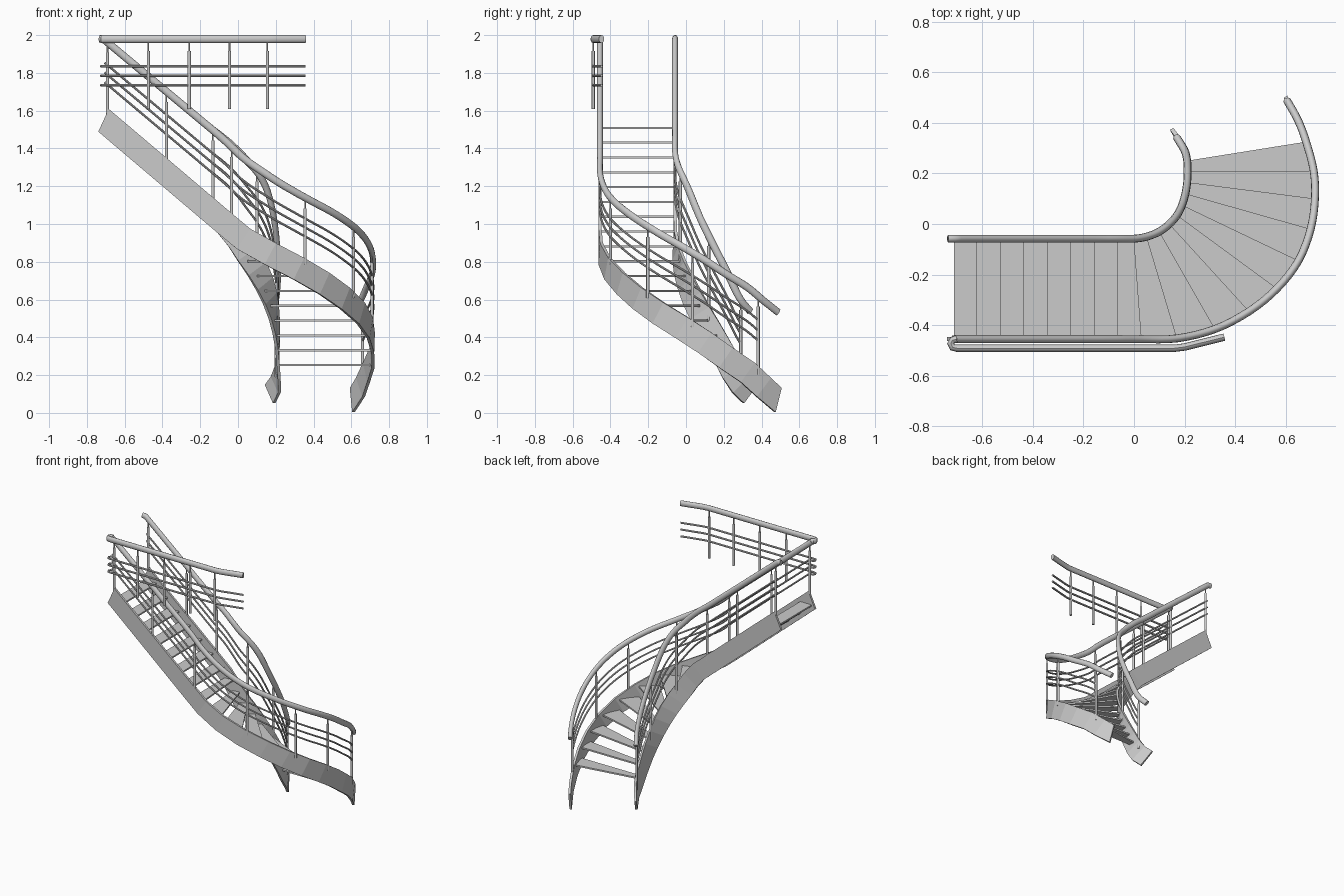
import bpy, bmesh, math
from mathutils import Vector as V

if "Cube" in bpy.data.objects:
    bpy.data.objects.remove(bpy.data.objects["Cube"])

UP = V((0, 0, 1))
RISE, Z0 = 0.0785, 1.549


def make(name, bm, smooth=False):
    bmesh.ops.recalc_face_normals(bm, faces=bm.faces)
    me = bpy.data.meshes.new(name)
    bm.to_mesh(me)
    bm.free()
    ob = bpy.data.objects.new(name, me)
    bpy.context.collection.objects.link(ob)
    if smooth:
        bpy.context.view_layer.objects.active = ob
        ob.select_set(True)
        bpy.ops.object.shade_smooth_by_angle(angle=math.radians(40))
        ob.select_set(False)
    return ob


def sweep(bm, pts, profile, first=None, last=None):
    """Sweep a (side, up) profile along pts, keeping the side axis horizontal."""
    rings = []
    for i, p in enumerate(pts):
        a, b = pts[max(i - 1, 0)], pts[min(i + 1, len(pts) - 1)]
        t = (b - a).normalized()
        side = t.cross(UP).normalized()
        n = side.cross(t)
        if i == 0 and first:
            n = V(first)
        if i == len(pts) - 1 and last:
            n = V(last)
        rings.append([bm.verts.new(p + side * u + n * v) for u, v in profile])
    k = len(profile)
    for r, s in zip(rings, rings[1:]):
        for j in range(k):
            bm.faces.new((r[j], r[(j + 1) % k], s[(j + 1) % k], s[j]))
    bm.faces.new(rings[0])
    bm.faces.new(rings[-1])


def oval(w, h, n=12):
    return [(w * math.cos(2 * math.pi * i / n), h * math.sin(2 * math.pi * i / n)) for i in range(n)]


def spline(pts, t):
    """Smooth curve through pts, t measured in point indices."""
    m = len(pts) - 1
    i = min(int(t), m - 1)
    f = t - i
    a, b, c, d = (pts[max(0, min(m, i + k))] for k in (-1, 0, 1, 2))
    return 0.5 * (2 * b + (c - a) * f + (2 * a - 5 * b + 4 * c - d) * f * f + (3 * b - a - 3 * c + d) * f ** 3)


def keyed(keys, t):
    ks = sorted(keys)
    for a, b in zip(ks, ks[1:]):
        if t <= b:
            return keys[a] + (keys[b] - keys[a]) * (t - a) / (b - a)
    return keys[ks[-1]]


def post(bm, x, y, low, high):
    # thick shaft with a thin pin carrying the handrail
    for r, a, b in ((0.0085, low, high - 0.055), (0.0045, high - 0.056, high)):
        ret = bmesh.ops.create_cone(bm, cap_ends=True, segments=10, radius1=r, radius2=r, depth=b - a)
        bmesh.ops.translate(bm, verts=ret["verts"], vec=(x, y, (a + b) / 2))


# Plan lines: one point per tread edge, from the top landing to the foot
def plan(y, curve, ends):
    xy = [(-0.712 + 0.0925 * i, y) for i in range(8)] + curve
    zs = [Z0 - RISE * i for i in range(18)] + ends
    return [V((p[0], p[1], z)) for p, z in zip(xy, zs)]


outer = plan(-0.455, [(.03, -.455), (.17, -.452), (.32, -.415), (.455, -.345), (.565, -.255), (.65, -.145),
                      (.698, -.02), (.715, .1), (.71, .21), (.68, .325), (.648, .41), (.605, .487)], [.136, .068])
inner = plan(-0.058, [(0, -.058), (.05, -.05), (.1, -.03), (.14, 0), (.17, .035), (.19, .075),
                      (.203, .12), (.21, .165), (.212, .21), (.21, .25), (.2, .29), (.17, .34)], [.15, .10])
outer_h = {0: .43, 7: .44, 8: .43, 9: .405, 10: .39, 11: .40, 12: .415, 14: .43, 17: .45, 19: .467}
inner_h = {0: .43, 7: .44, 8: .465, 9: .49, 10: .515, 11: .53, 12: .525, 13: .5, 15: .475, 17: .462, 19: .435}
FRACS = (0.72, 0.6, 0.48)

sides = (("outer", outer, outer_h, (.3, 3.6, 7.35, 10.25, 12.5, 14.45, 17.65), (-.1, .25, 1.0)),
         ("inner", inner, inner_h, (.3, 3.6, 6.25, 10, 14, 18), None))
board = [(-.008, -.064), (.008, -.064), (.008, .064), (-.008, .064)]

for name, path, height, posts, foot in sides:
    # Stringer
    bm = bmesh.new()
    sweep(bm, path, board, first=(.43, 0, .94), last=foot)
    make(name + "_stringer", bm)

    def rail_points(t0, t1, frac, n=76):
        out = []
        for i in range(n + 1):
            t = t0 + (t1 - t0) * i / n
            h = sum(keyed(height, min(19, max(0, t + d))) for d in (-.6, 0, .6)) / 3
            out.append(spline(path, t) + UP * h * frac)
        return out

    # Handrail
    bm = bmesh.new()
    pts = rail_points(0, 19, 1)
    if name == "inner":
        pts.insert(0, V((-.735, pts[0].y, pts[0].z + .002)))
    sweep(bm, pts, oval(.0155, .02))
    make(name + "_handrail", bm, True)

    # Three thin rails below it
    bm = bmesh.new()
    for f in FRACS:
        sweep(bm, rail_points(posts[0] - .2, posts[-1], f), oval(.006, .006, 8))
    make(name + "_mid_rails", bm, True)

    # Balusters
    bm = bmesh.new()
    for t in posts:
        p = spline(path, t)
        post(bm, p.x, p.y, p.z + .04, p.z + keyed(height, t))
    make(name + "_balusters", bm, True)

# Treads
bm = bmesh.new()
for i in range(17):
    z = Z0 - RISE * (i + .5)
    quad = [inner[i], inner[i + 1], outer[i + 1], outer[i]]
    top, bot = ([bm.verts.new((p.x, p.y, z + dz)) for p in quad] for dz in (.005, -.006))
    bm.faces.new(top)
    bm.faces.new(bot[::-1])
    for j in range(4):
        k = (j + 1) % 4
        bm.faces.new((top[j], bot[j], bot[k], top[k]))
make("treads", bm)

# Landing balustrade, turning back into the outer stair rail
landing = [(.357, -.447), (.2, -.486), (.16, -.491), (-.70, -.491), (-.717, -.487), (-.724, -.473),
           (-.717, -.459), (-.70, -.455)]
bm = bmesh.new()
sweep(bm, [V((x, y, 1.979)) for x, y in landing], oval(.0145, .021))
make("landing_handrail", bm, True)
bm = bmesh.new()
for z in (1.835, 1.785, 1.735):
    sweep(bm, [V((x, y, z)) for x, y in landing], oval(.007, .007, 8))
make("landing_mid_rails", bm, True)
bm = bmesh.new()
for x in (-.475, -.258, -.045, .155):
    post(bm, x, -.491, 1.61, 1.97)
make("landing_balusters", bm, True)
